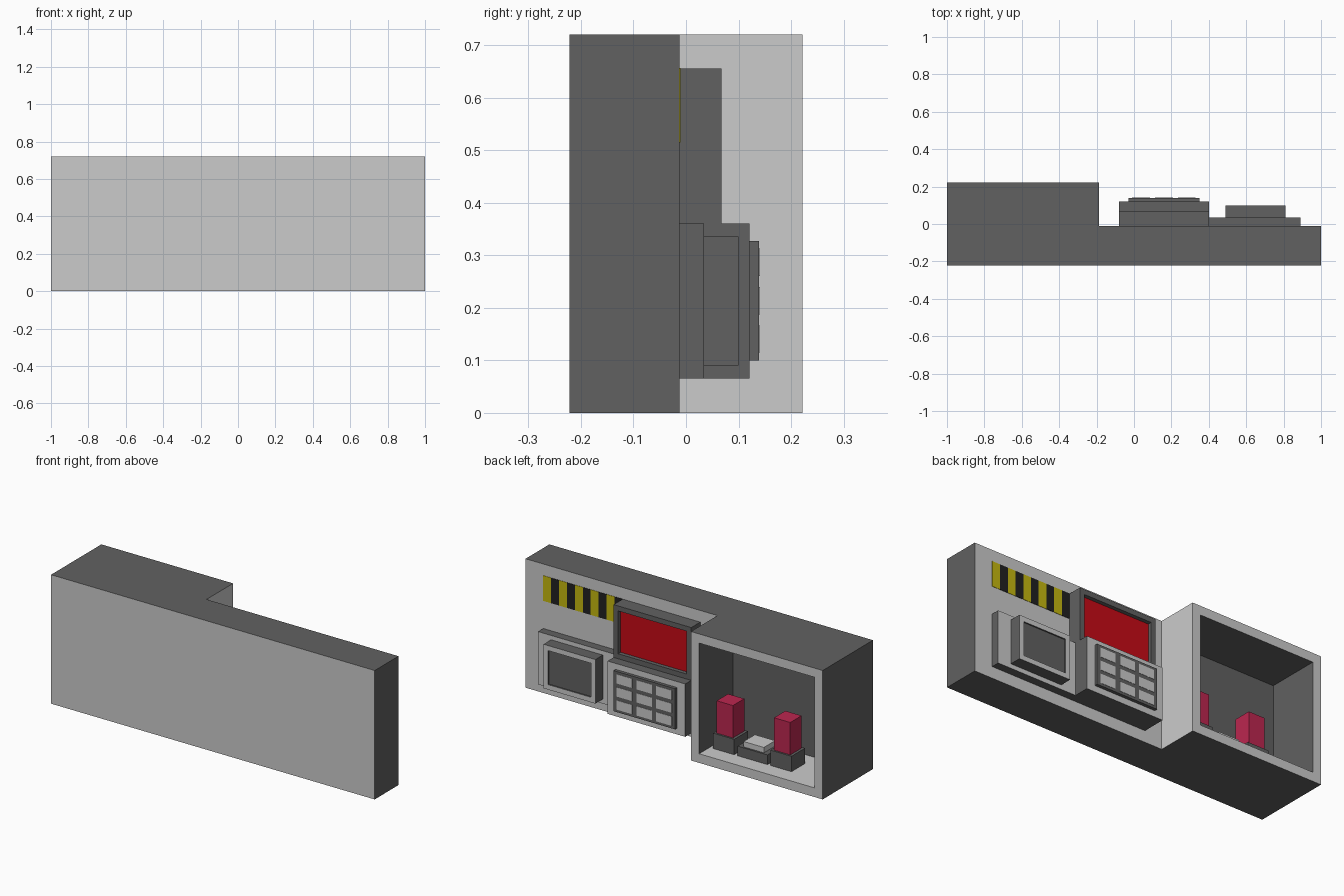
import bpy, bmesh

if "Cube" in bpy.data.objects:
    bpy.data.objects.remove(bpy.data.objects["Cube"])


def material(name, rgb):
    m = bpy.data.materials.new(name)
    m.diffuse_color = (*rgb, 1)
    m.use_nodes = True
    m.node_tree.nodes["Principled BSDF"].inputs["Base Color"].default_value = m.diffuse_color
    return m


LIGHT = material("light_grey", (0.57, 0.57, 0.57))
DARK = material("dark_grey", (0.12, 0.12, 0.12))
RED = material("screen_red", (0.57, 0.003, 0.008))
CRIMSON = material("seat_crimson", (0.5, 0.02, 0.08))
YELLOW = material("stripe_yellow", (0.56, 0.48, 0.005))
BLACK = material("stripe_black", (0.015, 0.015, 0.015))


def prism(name, outline, z0, z1, face_mat=LIGHT, edge_mat=DARK, recess=None):
    """Extrude an xy outline. Sides facing +-y get face_mat, the rest edge_mat.
    recess = (margin, depth, material) sinks the outermost +y side."""
    bm = bmesh.new()
    face = bm.faces.new([bm.verts.new((x, y, z0)) for x, y in outline])
    top = bmesh.ops.extrude_face_region(bm, geom=[face])["geom"]
    bmesh.ops.translate(bm, vec=(0, 0, z1 - z0),
                        verts=[v for v in top if isinstance(v, bmesh.types.BMVert)])
    bmesh.ops.recalc_face_normals(bm, faces=bm.faces)
    floor = None
    if recess:
        margin, depth, inner = recess
        floor = max(bm.faces, key=lambda f: f.calc_center_median().y if f.normal.y > 0.9 else -9)
        bmesh.ops.inset_region(bm, faces=[floor], thickness=margin, use_even_offset=True)
        floor = bmesh.ops.extrude_discrete_faces(bm, faces=[floor])["faces"][0]
        bmesh.ops.translate(bm, vec=(0, -depth, 0), verts=floor.verts)
        bmesh.ops.recalc_face_normals(bm, faces=bm.faces)
    for f in bm.faces:
        f.material_index = 2 if f == floor else int(abs(f.normal.y) < 0.9)
    mesh = bpy.data.meshes.new(name)
    bm.to_mesh(mesh)
    bm.free()
    for m in (face_mat, edge_mat, recess[2] if recess else face_mat):
        mesh.materials.append(m)
    ob = bpy.data.objects.new(name, mesh)
    bpy.context.collection.objects.link(ob)
    return ob


def box(name, x0, x1, y0, y1, z0, z1, face_mat=LIGHT, edge_mat=DARK, recess=None):
    return prism(name, [(x0, y0), (x1, y0), (x1, y1), (x0, y1)], z0, z1,
                 face_mat, edge_mat, recess)


WALL = -0.012
STEP = -0.186

# Wall with the hollow display room at one end
wall = prism("wall_and_room", [(-1, -0.222), (1, -0.222), (1, WALL), (STEP, WALL),
                               (STEP, 0.222), (-1, 0.222)], 0, 0.72, recess=(0.051, 0.30, DARK))
# The room's outer step side and its floor are light too
for p in wall.data.polygons:
    if abs(p.center.x - STEP) < 0.01 or (p.normal.z > 0.9 and p.center.z < 0.1):
        p.material_index = 0

# Two seats and a low table inside the room
for i, x in enumerate((-0.678, -0.324)):
    box(f"seat_base_{i + 1}", x - 0.065, x + 0.065, 0.01, 0.13, 0.051, 0.137, DARK)
    box(f"seat_block_{i + 1}", x - 0.05, x + 0.05, 0.02, 0.12, 0.137, 0.318, CRIMSON, CRIMSON)
box("table_base", -0.595, -0.41, 0.01, 0.13, 0.051, 0.105, DARK)
box("table_top", -0.565, -0.44, 0.02, 0.12, 0.105, 0.135, LIGHT, LIGHT)

# Red screen above the keypad console
box("screen", -0.08, 0.40, WALL, 0.068, 0.36, 0.655, DARK, DARK, (0.028, 0.022, RED))
box("console", -0.08, 0.40, WALL, 0.121, 0.065, 0.36)

# Keypad: dark plate with a three by three grid of keys
box("keypad_plate", -0.03, 0.35, 0.121, 0.139, 0.10, 0.327, DARK)
for row in range(3):
    for col in range(3):
        x, z = 0.16 + (col - 1) * 0.122, 0.2135 + (row - 1) * 0.073
        box(f"key_{row + 1}_{col + 1}", x - 0.048, x + 0.048, 0.137, 0.1405,
            z - 0.026, z + 0.026, LIGHT, LIGHT)

# Side monitor on its backing plate
box("monitor_plate", 0.40, 0.89, WALL, 0.034, 0.065, 0.36)
box("monitor", 0.49, 0.81, 0.034, 0.10, 0.09, 0.336, recess=(0.028, 0.008, DARK))

# Warning stripes on the wall
w = 0.049
for i in range(10):
    x = 0.89 - i * w
    mat = BLACK if i % 2 else YELLOW
    box(f"stripe_{i + 1}", x - w, x, WALL, WALL + 0.002, 0.515, 0.656, mat, mat)
